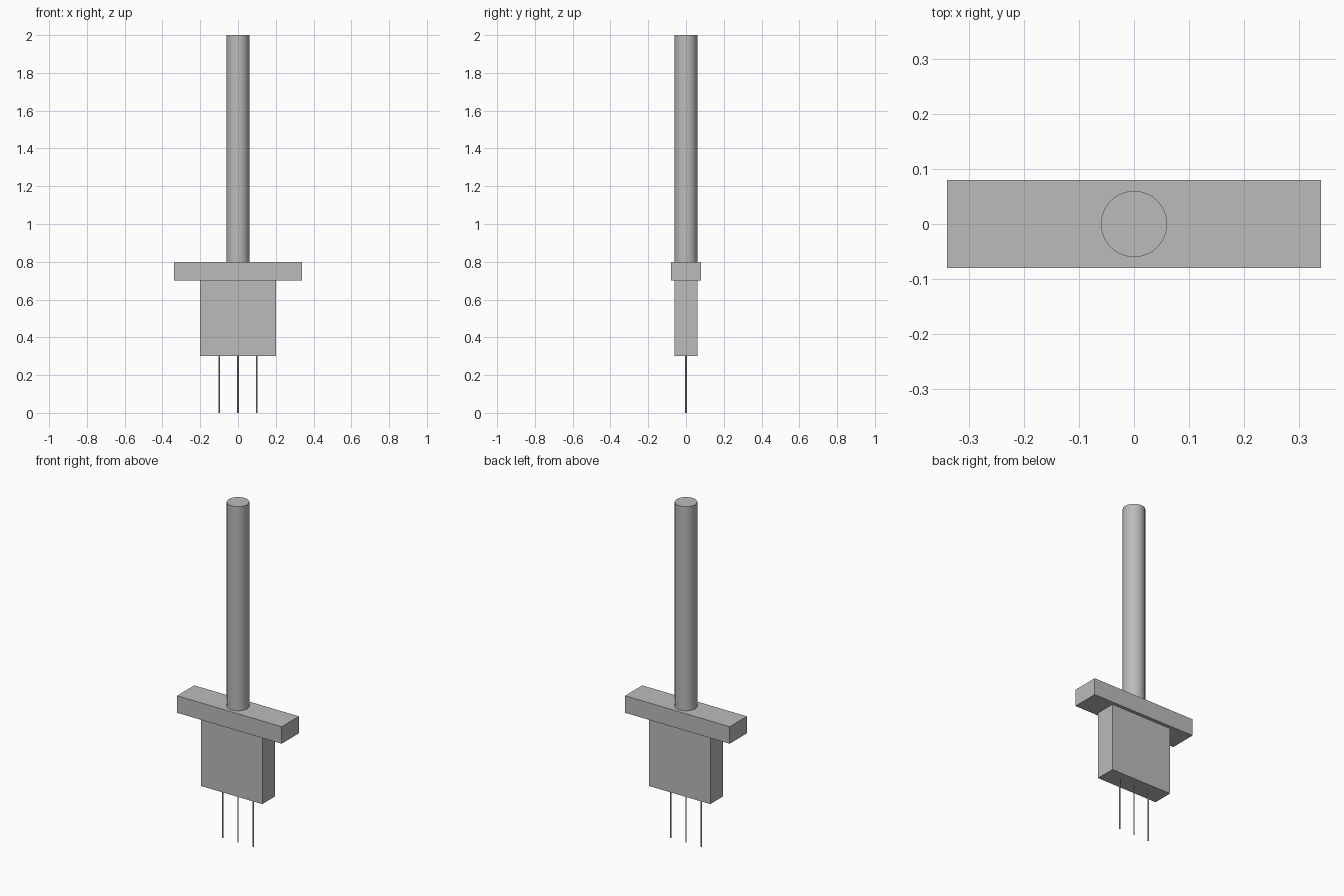
import bpy
import math

cube = bpy.data.objects.get("Cube")
if cube:
    bpy.data.objects.remove(cube, do_unlink=True)

# One plain grey for the whole model
grey = bpy.data.materials.new("plain_grey")
grey.use_nodes = True
colour = (0.5, 0.5, 0.5, 1)
grey.diffuse_color = colour
grey.node_tree.nodes["Principled BSDF"].inputs["Base Color"].default_value = colour


def finish(name):
    obj = bpy.context.object
    obj.name = name
    obj.data.materials.append(grey)
    return obj


def box(name, width, depth, bottom, top):
    bpy.ops.mesh.primitive_cube_add(size=1, location=(0, 0, (bottom + top) / 2))
    bpy.context.object.scale = (width, depth, top - bottom)
    bpy.ops.object.transform_apply(location=False, rotation=False, scale=True)
    return finish(name)


def rod(name, x, radius, bottom, top, sides):
    bpy.ops.mesh.primitive_cylinder_add(
        vertices=sides, radius=radius, depth=top - bottom,
        location=(x, 0, (bottom + top) / 2))
    bpy.ops.object.shade_smooth_by_angle(angle=math.radians(40))
    return finish(name)


# Housing and the wider mounting flange above it
box("housing", 0.40, 0.12, 0.30, 0.70)
box("flange", 0.68, 0.16, 0.70, 0.80)

# Long upright shaft
rod("shaft", 0, 0.06, 0.80, 2.0, 64)

# Row of thin pins below the housing
for side, x in (("right", -0.1), ("middle", 0), ("left", 0.1)):
    rod(f"{side}_pin", x, 0.004, 0, 0.30, 16)
